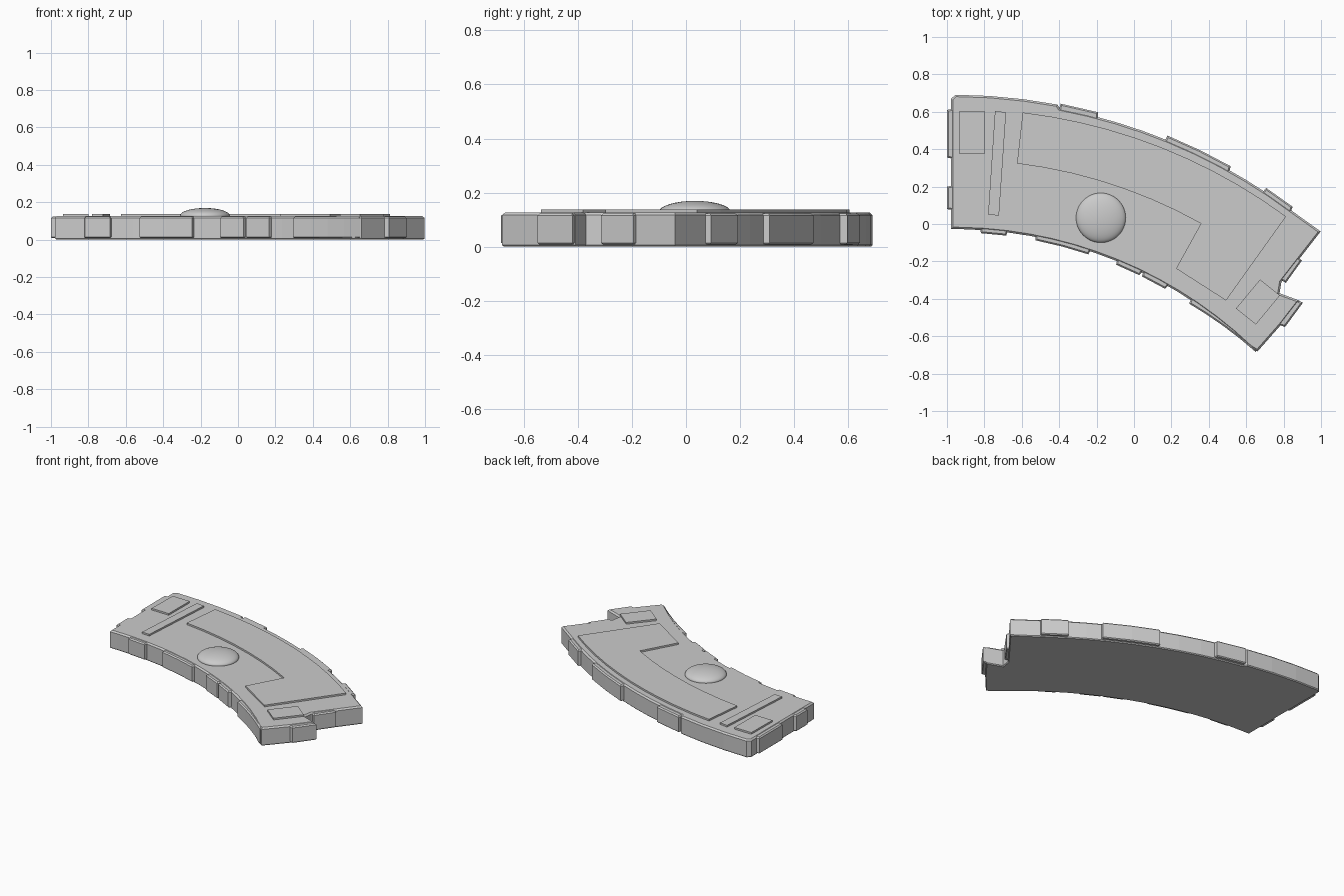
import bpy, bmesh, math
from mathutils import Vector

if "Cube" in bpy.data.objects:
    bpy.data.objects.remove(bpy.data.objects["Cube"])

CX, CY = -0.97, -2.33   # centre of the curved plate's arcs


def polar(deg, r):
    a = math.radians(deg)
    return (CX + r * math.sin(a), CY + r * math.cos(a))


def arc(a0, a1, r0, r1=None, step=3.0):
    r1 = r0 if r1 is None else r1
    n = max(1, round(abs(a1 - a0) / step))
    return [polar(a0 + (a1 - a0) * i / n, r0 + (r1 - r0) * i / n) for i in range(n + 1)]


def inset(pts, d):
    # mitred inward offset of a closed outline
    n = len(pts)
    area = sum(pts[i - 1][0] * pts[i][1] - pts[i][0] * pts[i - 1][1] for i in range(n))
    s = 1 if area > 0 else -1
    out = []
    for i in range(n):
        p, a, b = (Vector(pts[k]) for k in (i, i - 1, (i + 1) % n))
        e, f = (p - a).normalized(), (b - p).normalized()
        n1, n2 = Vector((-e.y, e.x)) * s, Vector((-f.y, f.x)) * s
        out.append(tuple(p + (n1 + n2) * d / max(0.4, 1 + n1.dot(n2))))
    return out


def prism(name, pts, layers):
    # layers: (z, inset) from bottom to top
    bm = bmesh.new()
    rings = [[bm.verts.new((x, y, z)) for x, y in (inset(pts, d) if d else pts)]
             for z, d in layers]
    bm.faces.new(rings[0][::-1])
    bm.faces.new(rings[-1])
    n = len(pts)
    for lo, hi in zip(rings, rings[1:]):
        for i in range(n):
            j = (i + 1) % n
            bm.faces.new((lo[i], lo[j], hi[j], hi[i]))
    bmesh.ops.recalc_face_normals(bm, faces=bm.faces)
    me = bpy.data.meshes.new(name)
    bm.to_mesh(me)
    bm.free()
    ob = bpy.data.objects.new(name, me)
    bpy.context.collection.objects.link(ob)
    return ob


# Curved base plate
outline = [(-0.978, -0.027)]
outline += arc(1.2, 43.6, 2.303, 2.308)
outline += [(0.66, -0.682), (0.785, -0.54), (0.886, -0.41), (0.778, -0.37),
            (0.788, -0.31), (0.998, -0.04)]
outline += arc(37.2, 11.0, 3.009, 3.003)
outline += arc(10.7, 0.3, 3.021)
outline += [(-0.978, 0.67)]
prism("base_plate", outline, [(0, 0.006), (0.006, 0), (0.116, 0), (0.126, 0.01)])

TAB = [(0.008, 0.006), (0.014, 0), (0.115, 0), (0.123, 0.008)]

# Tabs on the outer curve
for a0, a1 in [(11.0, 14.9), (22.3, 29.4), (33.6, 36.9)]:
    prism("outer_tab", arc(a0, a1, 3.029) + arc(a1 + 0.3, a0 - 0.1, 2.97), TAB)

# Tabs on the inner curve
for a0, a1 in [(3.8, 7.2), (11.2, 18.5), (22.5, 25.9), (26.3, 29.8), (33.6, 44.6)]:
    end = 2.31 if a1 > 40 else 2.286
    prism("inner_tab", arc(a0, a1, 2.286, end) + arc(min(a1 + 0.3, 44), a0 - 0.3, 2.34), TAB)

# Tabs on the straight ends
ends = [
    [(-1, 0.61), (-1, 0.355), (-0.92, 0.34), (-0.92, 0.625)],
    [(-1, 0.2), (-1, 0.08), (-0.92, 0.065), (-0.92, 0.215)],
    [(0.898, -0.195), (0.812, -0.315), (0.77, -0.29), (0.84, -0.15)],
    [(0.904, -0.42), (0.808, -0.55), (0.74, -0.53), (0.82, -0.39)],
]
for pts in ends:
    prism("end_tab", pts, TAB)

# Raised panels on top
PANEL = [(0.12, 0), (0.138, 0)]
prism("left_panel", [(-0.932, 0.605), (-0.798, 0.603), (-0.8, 0.373), (-0.935, 0.376)], PANEL)
prism("strip_panel", [(-0.743, 0.605), (-0.684, 0.597), (-0.722, 0.045), (-0.78, 0.05)], PANEL)
prism("right_panel", [(0.674, -0.297), (0.78, -0.382), (0.652, -0.537), (0.545, -0.452)], PANEL)
prism("bent_panel", arc(7.3, 36.95, 2.95, 2.966) + [(0.492, -0.409), (0.225, -0.238)]
      + arc(29.65, 7.4, 2.684, 2.676), PANEL)

# Shallow round dome
bpy.ops.mesh.primitive_uv_sphere_add(segments=48, ring_count=24, radius=1,
                                     location=(-0.177, 0.033, 0.128))
dome = bpy.context.object
dome.name = "dome"
dome.scale = (0.133, 0.133, 0.041)
bpy.ops.object.shade_smooth_by_angle()
